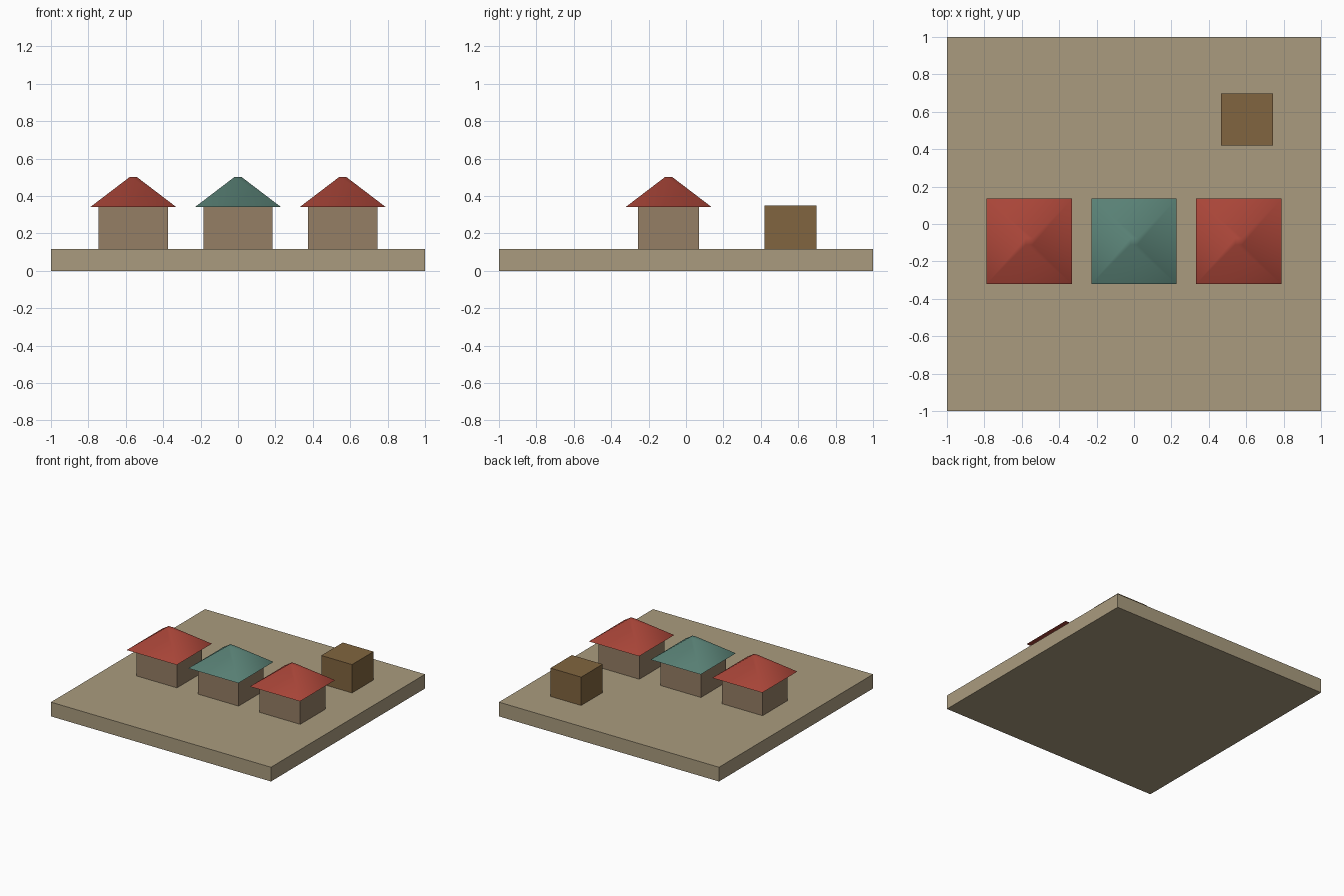
import bpy
from math import radians, sqrt, pi

if "Cube" in bpy.data.objects:
    bpy.data.objects.remove(bpy.data.objects["Cube"])


def material(name, rgb):
    mat = bpy.data.materials.new(name)
    mat.diffuse_color = (*rgb, 1)
    mat.use_nodes = True
    mat.node_tree.nodes["Principled BSDF"].inputs["Base Color"].default_value = mat.diffuse_color
    return mat


def box(name, x, y, z0, z1, width, depth, mat):
    bpy.ops.mesh.primitive_cube_add(size=1, location=(x, y, (z0 + z1) / 2))
    ob = bpy.context.object
    ob.name = name
    ob.scale = (width, depth, z1 - z0)
    bpy.ops.object.transform_apply(location=False, rotation=False, scale=True)
    ob.data.materials.append(mat)


def roof(name, x, y, z0, z1, half, tip, mat):
    bpy.ops.mesh.primitive_cone_add(
        vertices=4, radius1=half * sqrt(2), radius2=tip * sqrt(2),
        depth=z1 - z0, location=(x, y, (z0 + z1) / 2), rotation=(0, 0, pi / 4))
    ob = bpy.context.object
    ob.name = name
    bpy.ops.object.transform_apply(location=False, rotation=True, scale=False)
    ob.data.materials.append(mat)
    # soft hips, crisp eaves
    bpy.ops.object.shade_smooth_by_angle(angle=radians(60))


sand = material("sand", (0.40, 0.33, 0.21))
wall = material("wall", (0.30, 0.21, 0.13))
wood = material("wood", (0.22, 0.13, 0.05))
red = material("red_roof", (0.40, 0.06, 0.04))
teal = material("teal_roof", (0.10, 0.22, 0.18))

GROUND = 0.117
EAVES = 0.342

# square ground slab
box("ground_slab", 0, 0, 0, GROUND, 2, 2, sand)

# row of three stalls with pyramid roofs
for side, x, colour in (("left", -0.56, red), ("middle", 0, teal), ("right", 0.56, red)):
    box(side + "_stall_body", x, -0.093, GROUND, EAVES, 0.37, 0.326, wall)
    roof(side + "_stall_roof", x, -0.093, EAVES, 0.502, 0.228, 0.018, colour)

# wooden crate behind the stalls
box("crate", 0.604, 0.558, GROUND, 0.35, 0.279, 0.279, wood)
